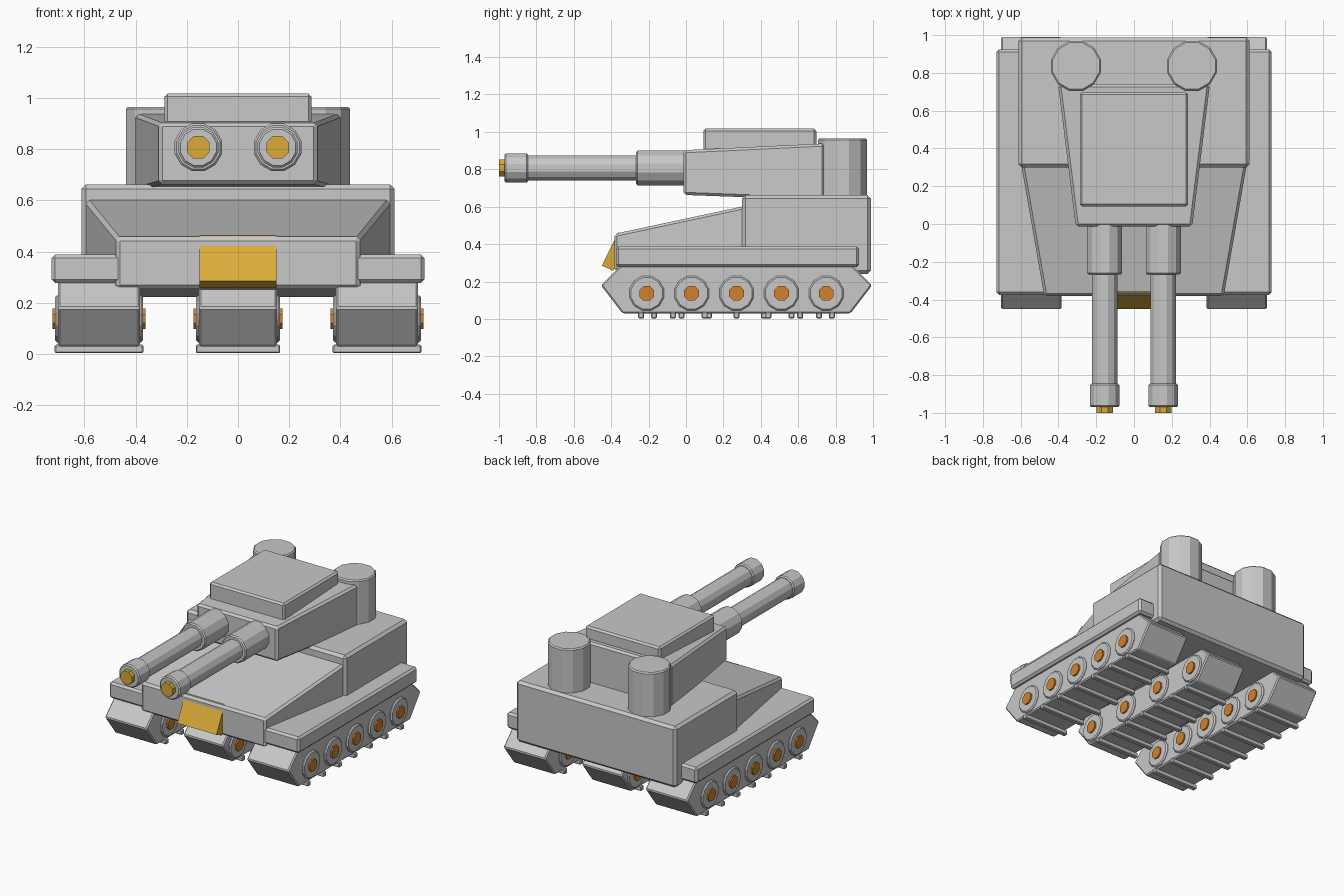
import bpy, bmesh, math
from mathutils import Matrix, Vector

cube = bpy.data.objects.get("Cube")
if cube:
    bpy.data.objects.remove(cube, do_unlink=True)


def material(name, rgb):
    m = bpy.data.materials.new(name)
    m.use_nodes = True
    color = (*rgb, 1.0)
    m.diffuse_color = color
    m.node_tree.nodes["Principled BSDF"].inputs["Base Color"].default_value = color
    return m


GREY = material("armour_grey", (0.58, 0.58, 0.58))
GOLD = material("gold", (0.70, 0.41, 0.04))
ORANGE = material("hub_orange", (0.64, 0.22, 0.025))


def finish(name, bm, mat, bevel):
    bmesh.ops.recalc_face_normals(bm, faces=bm.faces)
    mesh = bpy.data.meshes.new(name)
    bm.to_mesh(mesh)
    bm.free()
    mesh.materials.append(mat)
    obj = bpy.data.objects.new(name, mesh)
    bpy.context.collection.objects.link(obj)
    if bevel:
        mod = obj.modifiers.new("edge_bevel", "BEVEL")
        mod.width = bevel
        mod.segments = 1
        mod.limit_method = "ANGLE"
        mod.angle_limit = math.radians(40)
    return obj


def taper_box(name, front, back, x=0, mat=GREY, bevel=0.014):
    """Box lofted along y; each end is (y, half_width, z_low, z_high)."""
    bm = bmesh.new()
    ends = []
    for y, w, lo, hi in (front, back):
        corners = ((-w, lo), (w, lo), (w, hi), (-w, hi))
        ends.append([bm.verts.new((x + cx, y, cz)) for cx, cz in corners])
    a, b = ends
    bm.faces.new(a)
    bm.faces.new(b[::-1])
    for i in range(4):
        j = (i + 1) % 4
        bm.faces.new((a[i], b[i], b[j], a[j]))
    return finish(name, bm, mat, bevel)


def box(name, x, half_width, y0, y1, z0, z1, bevel=0.014):
    return taper_box(name, (y0, half_width, z0, z1), (y1, half_width, z0, z1), x, GREY, bevel)


def side_profile(name, points, x, half_width, mat=GREY, bevel=0.008):
    """Extrude a (y, z) outline across x."""
    bm = bmesh.new()
    face = bm.faces.new([bm.verts.new((x - half_width, y, z)) for y, z in points])
    geo = bmesh.ops.extrude_face_region(bm, geom=[face])["geom"]
    moved = [v for v in geo if isinstance(v, bmesh.types.BMVert)]
    bmesh.ops.translate(bm, verts=moved, vec=(2 * half_width, 0, 0))
    return finish(name, bm, mat, bevel)


def cylinder(name, center, radius, length, axis, sides=12, mat=GREY, bevel=0.008):
    bm = bmesh.new()
    bmesh.ops.create_cone(bm, cap_ends=True, segments=sides, radius1=radius,
                          radius2=radius, depth=length,
                          matrix=Matrix.Rotation(math.pi / sides, 4, "Z"))
    turn = Vector((0, 0, 1)).rotation_difference(Vector(axis)).to_matrix().to_4x4()
    bmesh.ops.transform(bm, matrix=Matrix.Translation(center) @ turn, verts=bm.verts)
    return finish(name, bm, mat, bevel)


X, Y, Z = (1, 0, 0), (0, 1, 0), (0, 0, 1)
MID = 0.27  # middle of the running gear along y


def track(name, x, half_width, half_length, wheels, spacing, tread_gap):
    # Six-sided track body
    flat = half_length - 0.115
    outline = [(MID + s * d, z) for s, d, z in (
        (-1, half_length, 0.18), (-1, flat, 0.03), (1, flat, 0.03),
        (1, half_length, 0.18), (1, flat, 0.295), (-1, flat, 0.295))]
    side_profile(name + "_body", outline, x, half_width)
    # Tread bars under the track
    for i in range(7):
        y = MID + (i - 3) * tread_gap
        box(f"{name}_tread_{i}", x, half_width + 0.013, y - 0.016, y + 0.016, 0.003, 0.036, 0.005)
    # Wheels and hubs showing on both flanks
    for i in range(wheels):
        y = MID + (i - (wheels - 1) / 2) * spacing
        cylinder(f"{name}_wheel_{i}", (x, y, 0.137), 0.095, 2 * half_width + 0.024, X)
        cylinder(f"{name}_hub_{i}", (x, y, 0.137), 0.043, 2 * half_width + 0.044, X, 8, ORANGE, 0)


track("left_track", 0.543, 0.16, 0.725, 5, 0.24, 0.17)
track("right_track", -0.543, 0.16, 0.725, 5, 0.24, 0.17)
track("center_track", 0, 0.152, 0.655, 4, 0.33, 0.147)

# Hull
taper_box("front_hull", (-0.382, 0.475, 0.255, 0.455), (0.32, 0.598, 0.222, 0.605))
box("rear_hull", 0, 0.612, 0.30, 0.988, 0.24, 0.662, 0.018)
side_profile("front_plate", [(-0.45, 0.285), (-0.362, 0.462), (-0.30, 0.43), (-0.39, 0.258)],
             0, 0.15, GOLD, 0)

# Turret with top hatch
taper_box("turret", (-0.013, 0.308, 0.663, 0.902), (0.74, 0.402, 0.635, 0.938))
box("turret_hatch", 0, 0.287, 0.093, 0.697, 0.86, 1.017, 0.012)

for side, s in (("left", 1), ("right", -1)):
    # Fender over the outer track
    box(side + "_fender", s * 0.565, 0.163, -0.375, 0.925, 0.277, 0.388)
    # Rear exhaust drum
    cylinder(side + "_drum", (s * 0.307, 0.837, 0.79), 0.136, 0.35, Z)
    # Gun: sleeve, barrel, muzzle and tip, from (start, end, radius)
    gun = (("sleeve", -0.268, 0.05, 0.096, 12, GREY, 0.008),
           ("barrel", -0.90, -0.2, 0.069, 12, GREY, 0),
           ("muzzle", -0.97, -0.845, 0.081, 12, GREY, 0.008),
           ("muzzle_tip", -1.0, -0.95, 0.048, 8, GOLD, 0))
    for part, y0, y1, radius, sides, mat, bevel in gun:
        cylinder(f"{side}_gun_{part}", (s * 0.155, (y0 + y1) / 2, 0.807),
                 radius, y1 - y0, Y, sides, mat, bevel)
